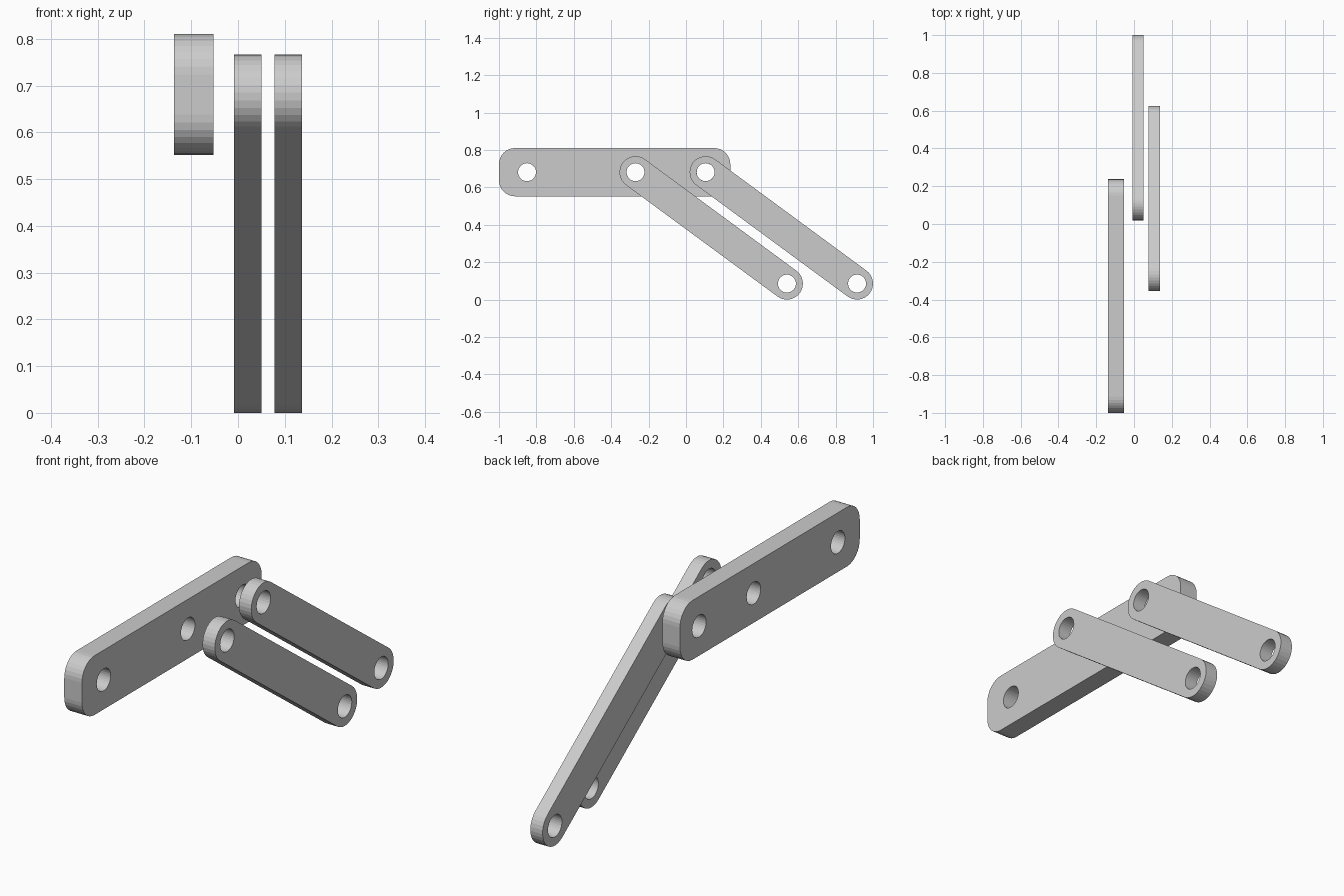
import bpy, bmesh
from math import cos, sin, pi, atan2, hypot
from mathutils import Vector

if "Cube" in bpy.data.objects:
    bpy.data.objects.remove(bpy.data.objects["Cube"])


def rounded_rect(length, height, radius, seg):
    """Outline centred on the origin in the local (u, v) plane."""
    pts = []
    for i, (su, sv) in enumerate([(1, 1), (-1, 1), (-1, -1), (1, -1)]):
        cu, cv = su * (length / 2 - radius), sv * (height / 2 - radius)
        for k in range(seg + 1):
            a = (i + k / seg) * pi / 2
            p = (cu + radius * cos(a), cv + radius * sin(a))
            if not pts or hypot(p[0] - pts[-1][0], p[1] - pts[-1][1]) > 1e-5:
                pts.append(p)
    if hypot(pts[0][0] - pts[-1][0], pts[0][1] - pts[-1][1]) < 1e-5:
        pts.pop()
    return pts


def circle(u, radius, sides=32):
    return [(u + radius * cos(2 * pi * k / sides), radius * sin(2 * pi * k / sides))
            for k in range(sides)]


def drilled_plate(name, x0, x1, centre, angle, outline, holes):
    """Plate in the YZ plane, extruded along x, with through holes."""
    bm = bmesh.new()
    edges = []
    for loop in [outline] + holes:
        vs = []
        for u, v in loop:
            y = centre[0] + u * cos(angle) - v * sin(angle)
            z = centre[1] + u * sin(angle) + v * cos(angle)
            vs.append(bm.verts.new((x0, y, z)))
        edges += [bm.edges.new((vs[i - 1], vs[i])) for i in range(len(vs))]
    bmesh.ops.triangle_fill(bm, edges=edges, use_beauty=True, normal=Vector((1, 0, 0)))
    ext = bmesh.ops.extrude_face_region(bm, geom=bm.faces[:], use_keep_orig=True)
    moved = [g for g in ext["geom"] if isinstance(g, bmesh.types.BMVert)]
    bmesh.ops.translate(bm, verts=moved, vec=(x1 - x0, 0, 0))
    bmesh.ops.recalc_face_normals(bm, faces=bm.faces[:])
    mesh = bpy.data.meshes.new(name)
    bm.to_mesh(mesh)
    bm.free()
    obj = bpy.data.objects.new(name, mesh)
    bpy.context.collection.objects.link(obj)
    return obj


HOLE = 0.048
PIVOT_Z = 0.681

# Horizontal bar with three holes
y_min, y_max = -1.0, 0.237
mid = (y_min + y_max) / 2
drilled_plate("mounting_bar", -0.137, -0.052, (mid, PIVOT_Z), 0,
              rounded_rect(y_max - y_min, 0.258, 0.086, 8),
              [circle(y - mid, HOLE) for y in (-0.85, -0.27, 0.105)])

# Two parallel slanted links with rounded ends
R = 0.0855
dy, dz = 0.8095, R - PIVOT_Z
span = hypot(dy, dz)
for name, x0, x1, y in [("inner_link", -0.009, 0.050, 0.105),
                        ("outer_link", 0.078, 0.137, -0.27)]:
    drilled_plate(name, x0, x1, (y + dy / 2, PIVOT_Z + dz / 2), atan2(dz, dy),
                  rounded_rect(span + 2 * R, 2 * R, R, 8),
                  [circle(s * span / 2, HOLE) for s in (-1, 1)])
